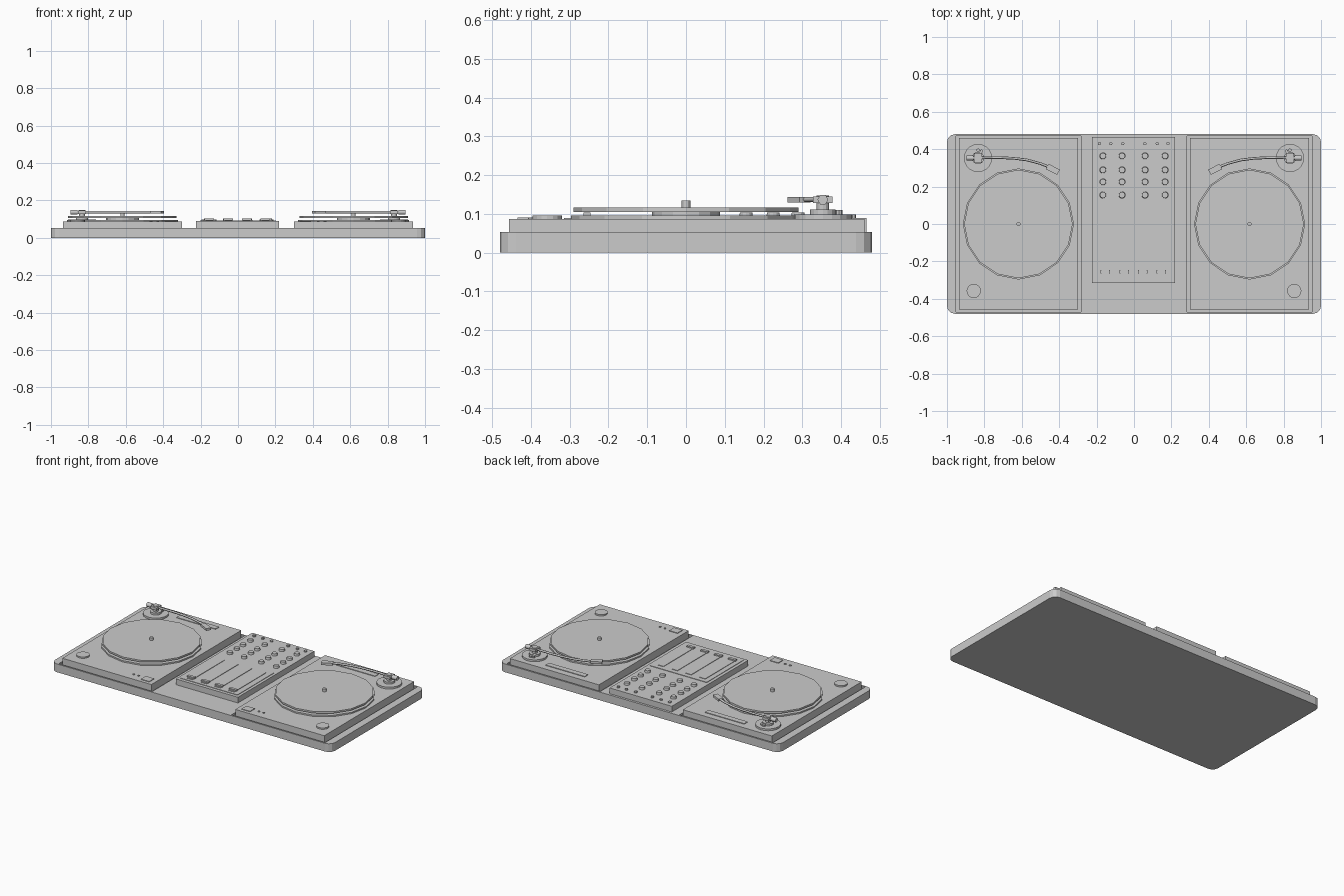
import bpy, bmesh, math
from mathutils import Matrix, Vector

if "Cube" in bpy.data.objects:
    bpy.data.objects.remove(bpy.data.objects["Cube"])


def finish(name, bm):
    me = bpy.data.meshes.new(name)
    bm.to_mesh(me)
    bm.free()
    ob = bpy.data.objects.new(name, me)
    bpy.context.collection.objects.link(ob)
    return ob


def box(name, x0, x1, y0, y1, z0, z1, rot=0):
    bm = bmesh.new()
    x0, x1 = min(x0, x1), max(x0, x1)
    m = (Matrix.Translation(((x0 + x1) / 2, (y0 + y1) / 2, (z0 + z1) / 2))
         @ Matrix.Rotation(rot, 4, 'Z') @ Matrix.Diagonal((x1 - x0, y1 - y0, z1 - z0, 1)))
    bmesh.ops.create_cube(bm, size=1, matrix=m)
    return finish(name, bm)


def disc(name, x, y, r, z0, z1, sides=16, r_top=None):
    bm = bmesh.new()
    bmesh.ops.create_cone(bm, cap_ends=True, segments=sides, radius1=r,
                          radius2=r if r_top is None else r_top, depth=z1 - z0,
                          matrix=Matrix.Translation((x, y, (z0 + z1) / 2)))
    return finish(name, bm)


def rod(name, pts, r):
    cu = bpy.data.curves.new(name, 'CURVE')
    cu.dimensions = '3D'
    cu.bevel_depth = r
    cu.bevel_resolution = 1
    cu.use_fill_caps = True
    sp = cu.splines.new('POLY')
    sp.points.add(len(pts) - 1)
    for p, c in zip(sp.points, pts):
        p.co = (*c, 1)
    ob = bpy.data.objects.new(name, cu)
    bpy.context.collection.objects.link(ob)
    return ob


# Base slab with rounded vertical corners
bm = bmesh.new()
bmesh.ops.create_cube(bm, size=1, matrix=Matrix.Translation((0, 0, 0.0265)) @ Matrix.Diagonal((2, 0.96, 0.053, 1)))
upright = [e for e in bm.edges if abs(e.verts[0].co.z - e.verts[1].co.z) > 0.01]
bmesh.ops.bevel(bm, geom=upright, offset=0.042, segments=3, profile=0.5, affect='EDGES')
base = finish("base", bm)

# Shallow wells the decks sit in
for s in (-1, 1):
    cutter = box("deck_well_cutter", s * 0.283, s * 0.952, -0.47, 0.47, 0.04, 0.1)
    cutter.hide_render = True
    cutter.hide_viewport = True
    mod = base.modifiers.new("deck_well", 'BOOLEAN')
    mod.operation = 'DIFFERENCE'
    mod.solver = 'EXACT'
    mod.object = cutter

# Two mirrored turntables
for s, side in ((-1, "left"), (1, "right")):
    top = 0.087
    cx = s * 0.618
    box(side + "_deck", s * 0.30, s * 0.936, -0.456, 0.461, 0.038, top)
    # Platter, hub, record and spindle
    disc(side + "_platter", cx, 0, 0.297, top - 0.002, 0.096)
    disc(side + "_hub", cx, 0, 0.088, 0.095, 0.106)
    disc(side + "_record", cx, 0, 0.29, 0.105, 0.116)
    disc(side + "_spindle", cx, 0, 0.011, 0.115, 0.134, 12)
    # Deck controls
    disc(side + "_dial", s * 0.857, -0.358, 0.038, top - 0.002, 0.096)
    box(side + "_start_button", s * 0.33, s * 0.39, -0.435, -0.385, top - 0.002, 0.091)
    for i in range(2):
        disc(side + "_small_button", s * (0.43 + 0.035 * i), -0.40, 0.007, top - 0.002, 0.091, 8)
    box(side + "_pitch_strip", s * 0.43, s * 0.71, 0.385, 0.42, top - 0.002, 0.091)
    # Tonearm mount
    px, py = s * 0.834, 0.353
    disc(side + "_arm_base", px, py, 0.075, top - 0.002, 0.099, 20)
    disc(side + "_arm_collar", px, py, 0.033, 0.098, 0.112)
    disc(side + "_arm_post", px, py, 0.016, 0.11, 0.148, 12)
    box(side + "_arm_bearing", px - 0.022, px + 0.022, py - 0.025, py + 0.025, 0.128, 0.145)
    for dx, dy in ((0, 0.042), (0.018, 0.036)):
        disc(side + "_arm_knob", px - s * dx, py + dy, 0.009, 0.098, 0.11, 8)
    # Bent arm, counterweight and headshell
    path = [(0.86, 0.353), (0.72, 0.355), (0.64, 0.351), (0.57, 0.342), (0.50, 0.323), (0.45, 0.303)]
    rod(side + "_tonearm", [(s * x, y, 0.137) for x, y in path], 0.007)
    w = rod(side + "_counterweight", [(s * 0.895, 0.353, 0.137), (s * 0.858, 0.353, 0.137)], 0.014)
    box(side + "_headshell", s * 0.40, s * 0.468, 0.276, 0.308, 0.129, 0.144, s * math.radians(27))

# Mixer body and raised fader panel
box("mixer", -0.224, 0.22, -0.315, 0.465, 0.045, 0.09)
box("fader_panel", -0.204, 0.202, -0.294, 0.08, 0.088, 0.093)

# Mixer knobs
for x in (-0.166, -0.064, 0.059, 0.166):
    for y in (0.364, 0.289, 0.225, 0.155):
        disc("knob", x, y, 0.018, 0.088, 0.104, 12, 0.016)
for x in (-0.185, -0.124, -0.06, 0.058, 0.124, 0.182):
    disc("small_knob", x, 0.43, 0.009, 0.088, 0.099, 8)

# Faders: track strip and cap
for x in (-0.153, -0.053, 0.046, 0.146):
    box("fader_track", x - 0.02, x + 0.02, -0.275, 0.05, 0.091, 0.096)
    box("fader_cap", x - 0.025, x + 0.025, -0.265, -0.247, 0.094, 0.104)
